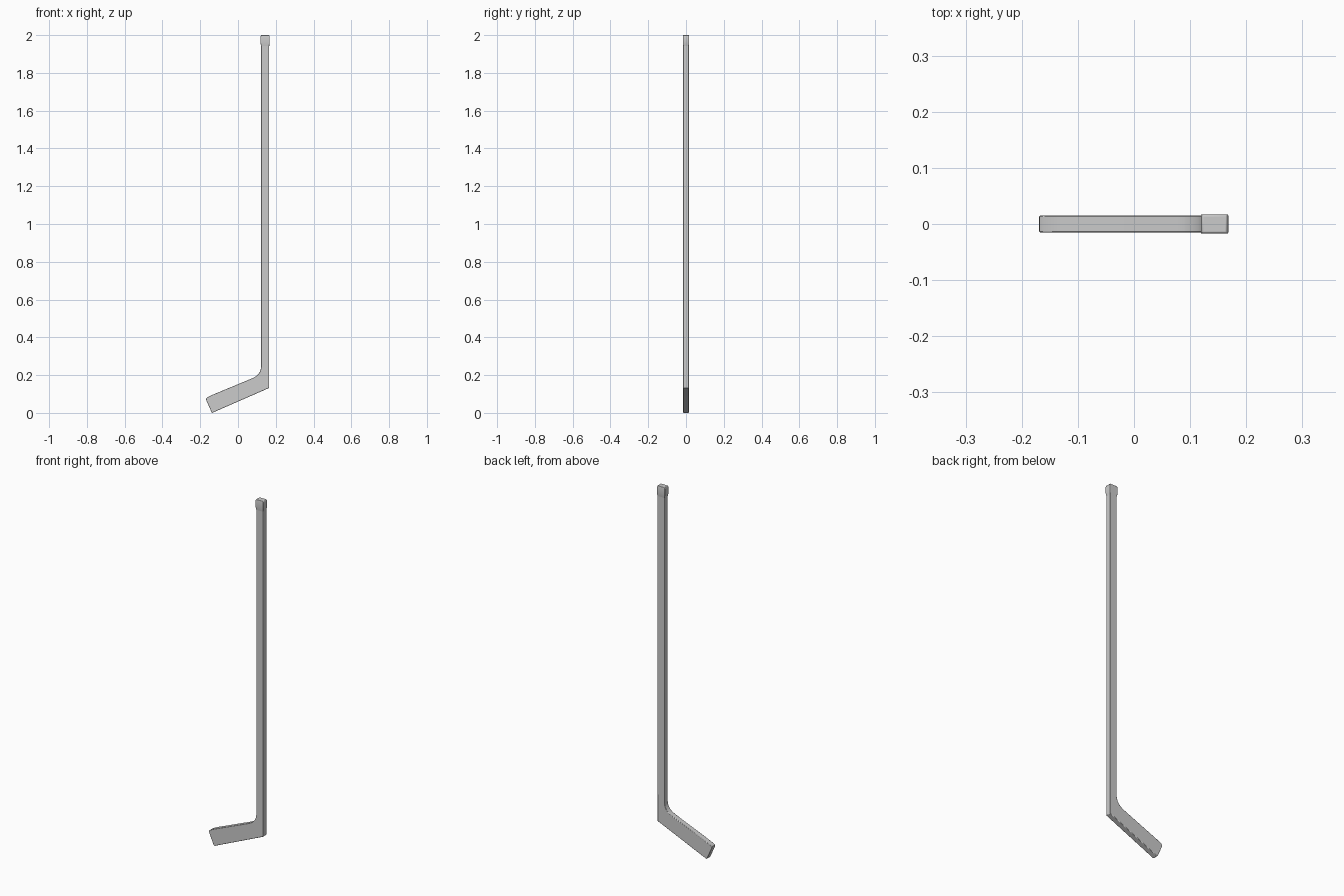
import bpy, bmesh
from math import radians

if "Cube" in bpy.data.objects:
    bpy.data.objects.remove(bpy.data.objects["Cube"])


def finish(bm, name, bevel):
    bmesh.ops.recalc_face_normals(bm, faces=bm.faces)
    mesh = bpy.data.meshes.new(name)
    bm.to_mesh(mesh)
    bm.free()
    ob = bpy.data.objects.new(name, mesh)
    bpy.context.collection.objects.link(ob)
    mod = ob.modifiers.new("soft_edges", "BEVEL")
    mod.width = bevel
    mod.segments = 2
    mod.limit_method = "ANGLE"
    mod.angle_limit = radians(50)
    bpy.ops.object.select_all(action="DESELECT")
    ob.select_set(True)
    bpy.context.view_layer.objects.active = ob
    bpy.ops.object.shade_smooth_by_angle(angle=radians(35))
    return ob


def bezier(a, b, c, steps):
    pts = []
    for i in range(steps + 1):
        t = i / steps
        pts.append(tuple((1 - t) ** 2 * p + 2 * t * (1 - t) * q + t * t * r
                         for p, q, r in zip(a, b, c)))
    return pts


# Shaft and blade: one side outline with a curved heel, extruded in y
HALF = 0.015
outline = [(0.165, 1.95), (0.165, 0.132)]
outline += [(-0.128, 0.004), (-0.134, 0.0), (-0.140, 0.004)]
outline += [(-0.169, 0.069), (-0.1685, 0.077), (-0.162, 0.083), (-0.13, 0.098)]
outline += bezier((0.075, 0.183), (0.118, 0.201), (0.122, 0.24), 6)
outline += [(0.122, 1.95)]
bm = bmesh.new()
face = bm.faces.new([bm.verts.new((x, -HALF, z)) for x, z in outline])
ext = bmesh.ops.extrude_face_region(bm, geom=[face])
for v in ext["geom"]:
    if isinstance(v, bmesh.types.BMVert):
        v.co.y = HALF
finish(bm, "shaft_and_blade", 0.002)

# Butt end knob: stacked rectangles flaring out from the shaft
bm = bmesh.new()
rings = []
for x0, x1, h, z in [(0.1222, 0.1648, 0.0148, 1.94), (0.119, 0.168, 0.0172, 1.958),
                     (0.119, 0.168, 0.0172, 1.992), (0.122, 0.165, 0.0155, 2.0)]:
    rings.append([bm.verts.new(p) for p in
                  ((x0, -h, z), (x1, -h, z), (x1, h, z), (x0, h, z))])
for low, high in zip(rings, rings[1:]):
    for i in range(4):
        j = (i + 1) % 4
        bm.faces.new((low[i], low[j], high[j], high[i]))
bm.faces.new(rings[0][::-1])
bm.faces.new(rings[-1])
finish(bm, "butt_end_knob", 0.002)
